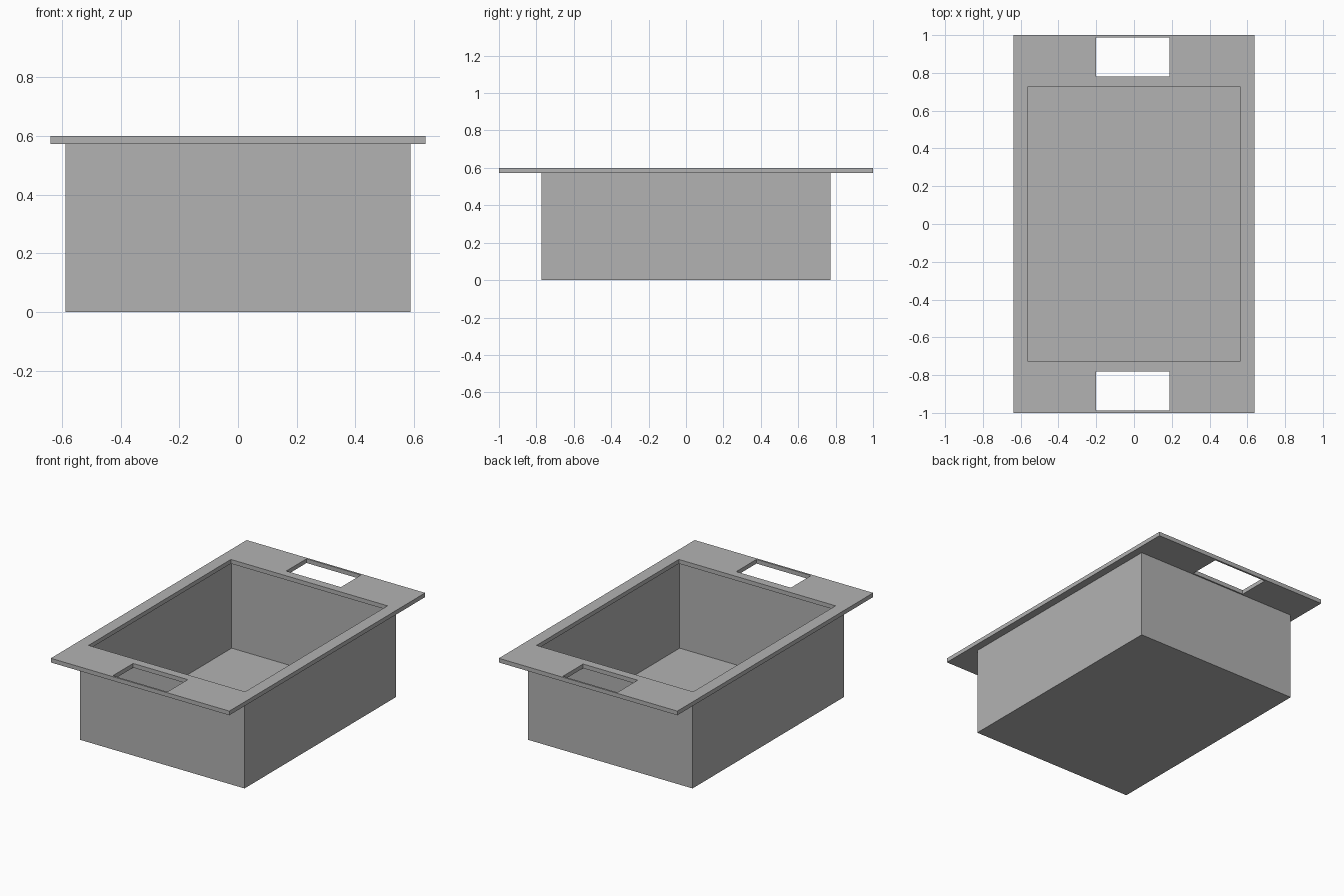
import bpy
import bmesh

cube = bpy.data.objects.get("Cube")
if cube:
    bpy.data.objects.remove(cube, do_unlink=True)

GREY = (0.448, 0.448, 0.448, 1.0)
mat = bpy.data.materials.new("plain grey")
mat.use_nodes = True
mat.diffuse_color = GREY
mat.node_tree.nodes["Principled BSDF"].inputs["Base Color"].default_value = GREY

RIM_TOP, RIM_BOTTOM = 0.6, 0.573


def finish(bm, name):
    bmesh.ops.recalc_face_normals(bm, faces=bm.faces)
    mesh = bpy.data.meshes.new(name)
    bm.to_mesh(mesh)
    bm.free()
    mesh.materials.append(mat)
    obj = bpy.data.objects.new(name, mesh)
    bpy.context.collection.objects.link(obj)
    return obj


def slab_with_holes(name, half_x, half_y, z0, z1, holes):
    """Flat rectangular slab with rectangular through holes (x0, x1, y0, y1)."""
    xs = sorted({-half_x, half_x, *(v for h in holes for v in h[:2])})
    ys = sorted({-half_y, half_y, *(v for h in holes for v in h[2:])})
    bm = bmesh.new()
    grid = [[bm.verts.new((x, y, z0)) for y in ys] for x in xs]
    for i in range(len(xs) - 1):
        for j in range(len(ys) - 1):
            cx, cy = (xs[i] + xs[i + 1]) / 2, (ys[j] + ys[j + 1]) / 2
            if any(a < cx < b and c < cy < d for a, b, c, d in holes):
                continue
            bm.faces.new((grid[i][j], grid[i + 1][j],
                          grid[i + 1][j + 1], grid[i][j + 1]))
    result = bmesh.ops.extrude_face_region(bm, geom=bm.faces[:],
                                           use_keep_orig=True)
    top = [g for g in result["geom"] if isinstance(g, bmesh.types.BMVert)]
    bmesh.ops.translate(bm, verts=top, vec=(0, 0, z1 - z0))
    return finish(bm, name)


# Rim plate: basin opening plus a grip slot at each end
slab_with_holes("rim", 0.638, 1.0, RIM_BOTTOM, RIM_TOP, [
    (-0.56, 0.56, -0.727, 0.727),
    (-0.202, 0.188, 0.782, 0.988),
    (-0.202, 0.188, -0.988, -0.782),
])

# Basin: open-topped thin-walled box hanging under the rim
bm = bmesh.new()
bmesh.ops.create_cube(bm, size=1)
bmesh.ops.scale(bm, vec=(1.176, 1.546, RIM_BOTTOM), verts=bm.verts)
bmesh.ops.translate(bm, vec=(0, 0, RIM_BOTTOM / 2), verts=bm.verts)
lid = max(bm.faces, key=lambda f: f.calc_center_median().z)
bmesh.ops.delete(bm, geom=[lid], context='FACES_ONLY')
basin = finish(bm, "basin")
for f in basin.data.polygons:
    if f.normal.dot(f.center - basin.data.vertices[0].co.lerp(
            basin.data.vertices[-1].co, 0.5)) < 0:
        basin.data.flip_normals()
        break
wall = basin.modifiers.new("wall thickness", 'SOLIDIFY')
wall.thickness = 0.005
wall.offset = -1
wall.use_even_offset = True
